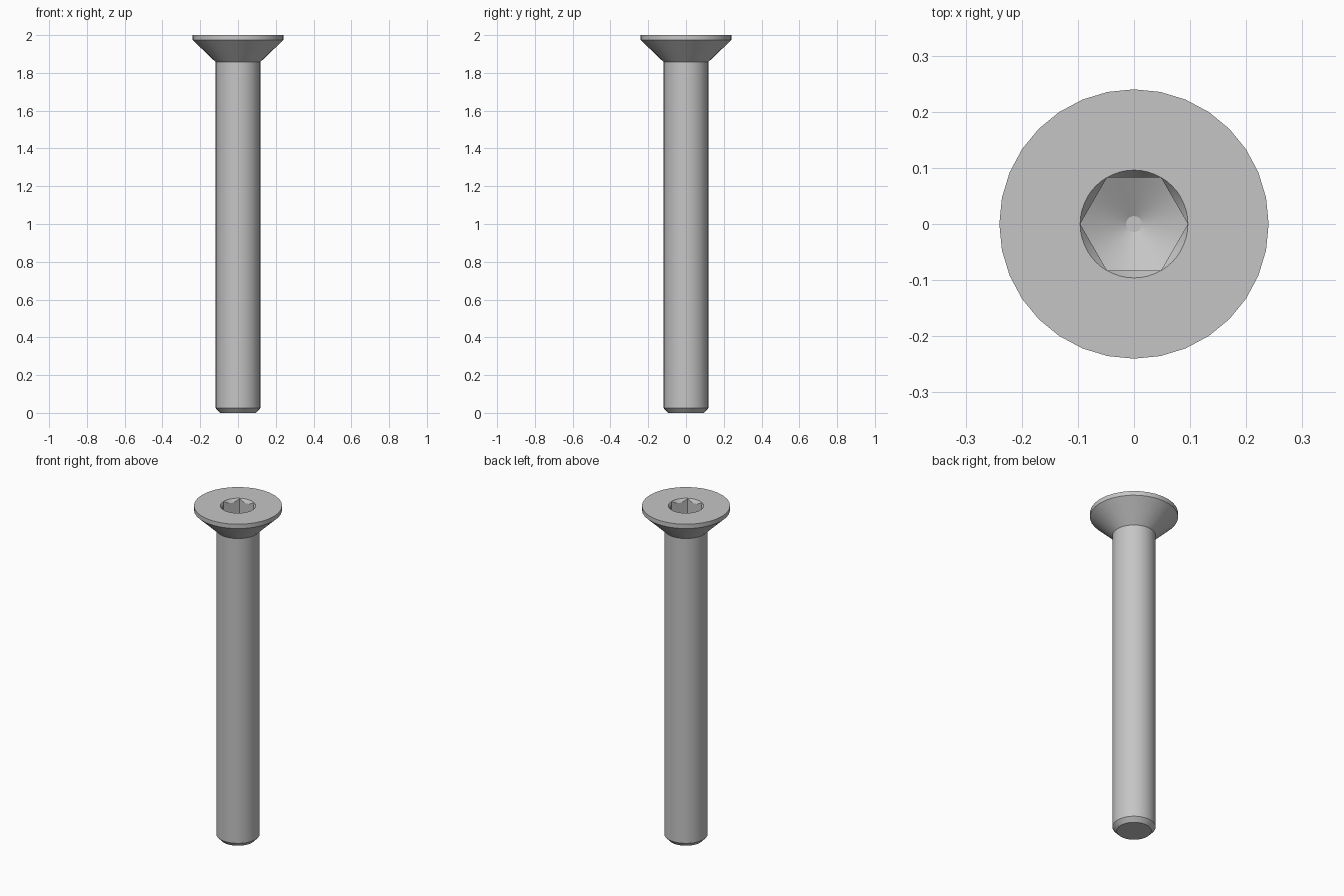
import bpy
import bmesh
from math import pi, cos, sin, radians

cube = bpy.data.objects.get("Cube")
if cube:
    bpy.data.objects.remove(cube, do_unlink=True)

OUTER_SIDES = 32
SOCKET_SIDES = 48
TOP = 2.0
SOCKET_R = 0.096      # corner radius of the hexagon
HEX_Z = 1.90          # floor height at the hexagon corners
CHAMFER_SLOPE = 1.5
FLOOR_SLOPE = 0.55
TIP_R = 0.014

bm = bmesh.new()


def ring(sides, point):
    """Closed loop of vertices; point(angle) gives radius and height."""
    verts = []
    for i in range(sides):
        a = 2 * pi * i / sides
        r, z = point(a)
        verts.append(bm.verts.new((r * cos(a), r * sin(a), z)))
    return verts


def skin(rings):
    """Join consecutive rings with quads."""
    for low, high in zip(rings, rings[1:]):
        n = len(low)
        for i in range(n):
            j = (i + 1) % n
            bm.faces.new((low[i], low[j], high[j], high[i]))


def hex_radius(a):
    """Distance from the axis to a hexagon with corners on the x axis."""
    return SOCKET_R * cos(pi / 6) / cos(a % (pi / 3) - pi / 6)


def chamfer_edge(a):
    r = hex_radius(a)
    return r, TOP - (SOCKET_R - r) * CHAMFER_SLOPE


def floor_edge(a):
    r = hex_radius(a)
    return r, HEX_Z - (SOCKET_R - r) * FLOOR_SLOPE


def floor_tip(a):
    return TIP_R, HEX_Z - (SOCKET_R - TIP_R) * FLOOR_SLOPE


# Outside: chamfered end, shaft, conical head and rim
profile = [(0.095, 0.0), (0.118, 0.025), (0.118, 1.857), (0.24, 1.974), (0.24, TOP)]
outside = [ring(OUTER_SIDES, lambda a, p=p: p) for p in profile]
skin(outside)
bm.faces.new(outside[0])

# Hexagonal socket: round mouth, scalloped chamfer, flat walls, drilled floor
socket = [ring(SOCKET_SIDES, f) for f in
          (lambda a: (SOCKET_R, TOP), chamfer_edge, floor_edge, floor_tip)]
skin(socket)
bm.faces.new(socket[-1])

# Flat top of the head between the rim and the socket mouth
loops = [bm.edges.get((r[i - 1], r[i])) for r in (outside[-1], socket[0]) for i in range(len(r))]
bmesh.ops.bridge_loops(bm, edges=loops)

bmesh.ops.remove_doubles(bm, verts=bm.verts, dist=1e-5)
bmesh.ops.recalc_face_normals(bm, faces=bm.faces)

mesh = bpy.data.meshes.new("countersunk_screw")
bm.to_mesh(mesh)
bm.free()
screw = bpy.data.objects.new("countersunk_screw", mesh)
bpy.context.collection.objects.link(screw)

# Steel colour
steel = bpy.data.materials.new("grey_steel")
steel.use_nodes = True
colour = (0.56, 0.56, 0.56, 1.0)
steel.diffuse_color = colour
steel.node_tree.nodes["Principled BSDF"].inputs["Base Color"].default_value = colour
mesh.materials.append(steel)

bpy.ops.object.select_all(action="DESELECT")
screw.select_set(True)
bpy.context.view_layer.objects.active = screw
bpy.ops.object.shade_smooth_by_angle(angle=radians(25))
